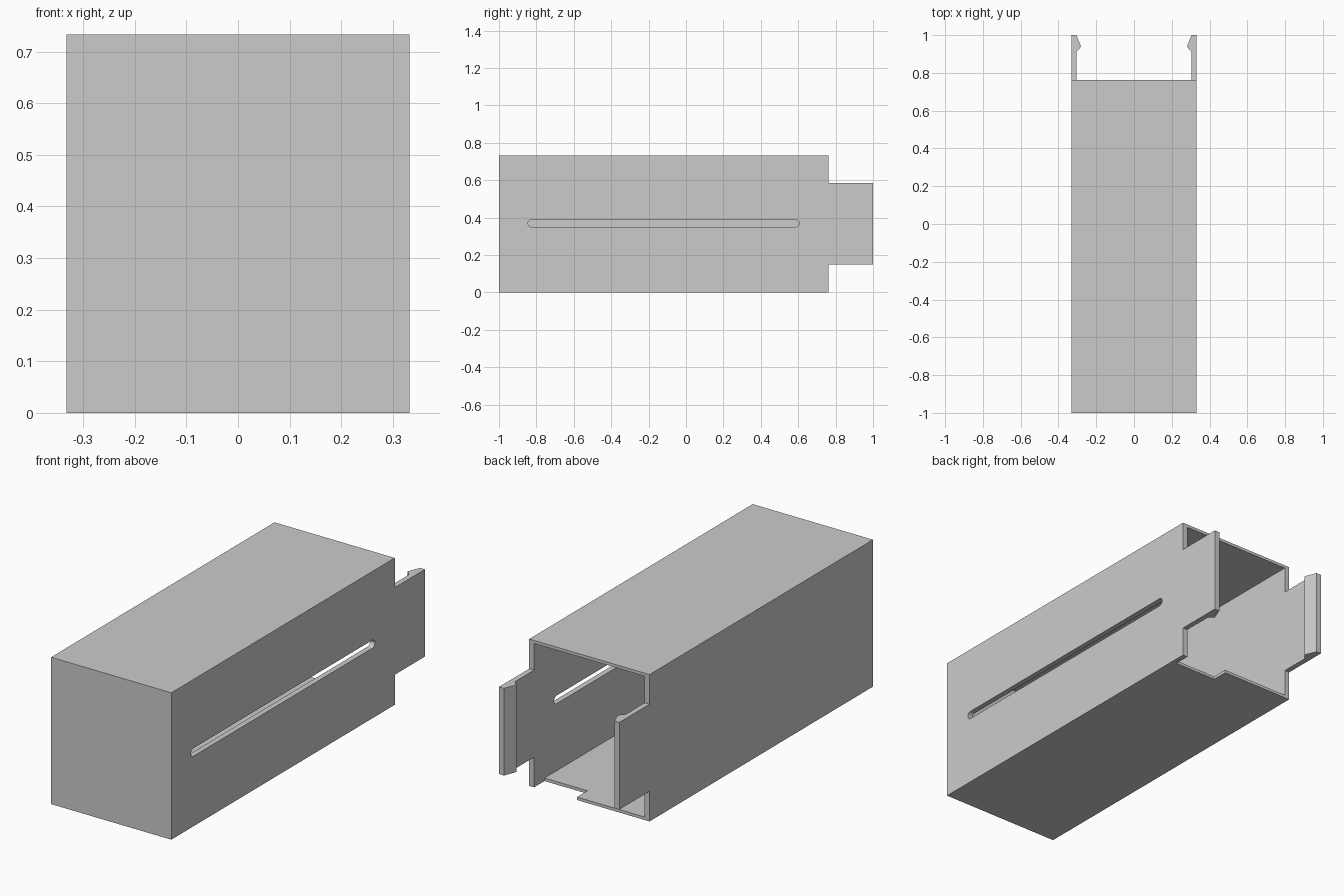
import bpy, bmesh, math
from mathutils import Vector

if "Cube" in bpy.data.objects:
    bpy.data.objects.remove(bpy.data.objects["Cube"], do_unlink=True)

# Overall sizes
HALF_W, HEIGHT = 0.332, 0.733
FRONT, BACK, TIP = -1.0, 0.762, 1.0
WALL, SKIN = 0.027, 0.015
INNER = HALF_W - WALL
TAB_LOW, TAB_HIGH = 0.15, 0.585

grey = bpy.data.materials.new("light_grey")
grey.use_nodes = True
colour = (0.6, 0.6, 0.6, 1)
grey.diffuse_color = colour
grey.node_tree.nodes["Principled BSDF"].inputs["Base Color"].default_value = colour


def prism(name, outline, axis, start, end):
    """Extrude a 2D outline along x (outline in y, z) or z (outline in x, y)."""
    bm = bmesh.new()
    place = (lambda a, b: (start, a, b)) if axis == "x" else (lambda a, b: (a, b, start))
    face = bm.faces.new([bm.verts.new(place(a, b)) for a, b in outline])
    out = bmesh.ops.extrude_face_region(bm, geom=[face])
    step = Vector((end - start, 0, 0) if axis == "x" else (0, 0, end - start))
    moved = [v for v in out["geom"] if isinstance(v, bmesh.types.BMVert)]
    bmesh.ops.translate(bm, verts=moved, vec=step)
    bmesh.ops.recalc_face_normals(bm, faces=bm.faces)
    mesh = bpy.data.meshes.new(name)
    bm.to_mesh(mesh)
    bm.free()
    mesh.materials.append(grey)
    obj = bpy.data.objects.new(name, mesh)
    bpy.context.collection.objects.link(obj)
    return obj


def rect(a0, a1, b0, b1):
    return [(a0, b0), (a1, b0), (a1, b1), (a0, b1)]


# Side walls with snap tabs, and the hooked barbs at the tab ends
wall_outline = [(FRONT, 0), (BACK, 0), (BACK, TAB_LOW), (TIP, TAB_LOW),
                (TIP, TAB_HIGH), (BACK, TAB_HIGH), (BACK, HEIGHT), (FRONT, HEIGHT)]
walls = {}
for side, s in (("left", 1), ("right", -1)):
    walls[side] = prism(side + "_wall", wall_outline, "x", s * INNER, s * HALF_W)
    barb = [(s * INNER, TIP), (s * 0.28, 0.938), (s * INNER, 0.912)]
    prism(side + "_barb", barb, "z", TAB_LOW, TAB_HIGH)

# Long rounded slot through one wall only
SLOT_Z, RADIUS = 0.37, 0.02
slot = []
for centre, turn in ((0.585, -math.pi / 2), (-0.825, math.pi / 2)):
    for i in range(13):
        angle = turn + math.pi * i / 12
        slot.append((centre + RADIUS * math.cos(angle), SLOT_Z + RADIUS * math.sin(angle)))
cutter = prism("slot_cutter", slot, "x", INNER - 0.1, HALF_W + 0.1)
cutter.hide_render = True
cut = walls["left"].modifiers.new("slot", "BOOLEAN")
cut.operation, cut.solver, cut.object = "DIFFERENCE", "EXACT", cutter
bpy.context.view_layer.objects.active = walls["left"]
bpy.ops.object.modifier_apply(modifier=cut.name)
bpy.data.objects.remove(cutter, do_unlink=True)

# Thin top, floor with a notch at the open end, and closed front
prism("top_panel", rect(-INNER, INNER, FRONT, BACK), "z", HEIGHT - SKIN, HEIGHT)
NOTCH_X, NOTCH_Y = 0.068, 0.68
floor_outline = [(-INNER, FRONT), (INNER, FRONT), (INNER, NOTCH_Y),
                 (NOTCH_X, NOTCH_Y), (NOTCH_X, BACK), (-INNER, BACK)]
prism("floor_panel", floor_outline, "z", 0, SKIN)
prism("front_panel", rect(-INNER, INNER, FRONT, FRONT + WALL), "z", SKIN, HEIGHT - SKIN)
